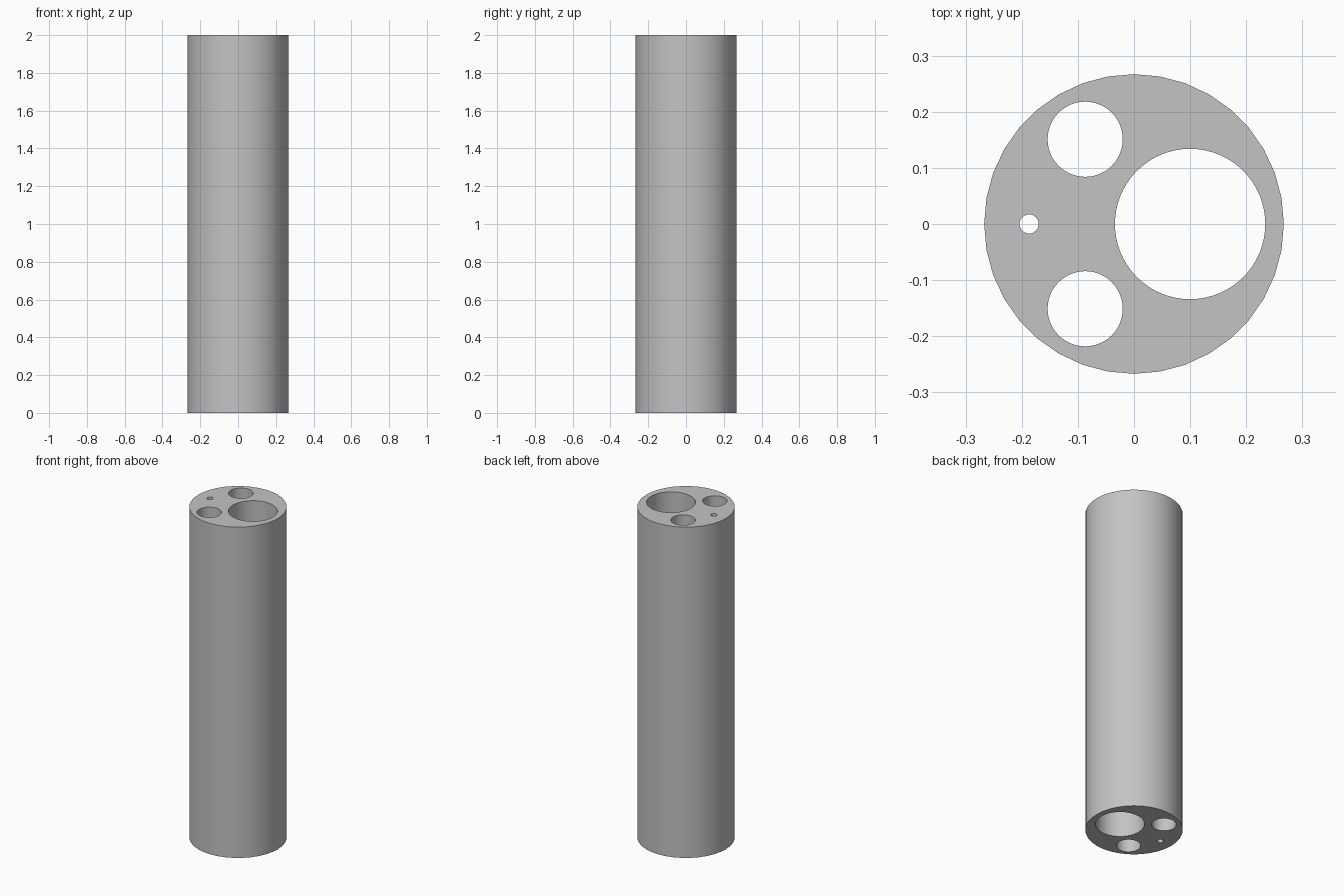
import bpy
import math

cube = bpy.data.objects.get("Cube")
if cube:
    bpy.data.objects.remove(cube, do_unlink=True)

HEIGHT = 2.0

grey = bpy.data.materials.new("plain grey")
grey.use_nodes = True
colour = (0.55, 0.55, 0.55, 1)
grey.diffuse_color = colour
grey.node_tree.nodes["Principled BSDF"].inputs["Base Color"].default_value = colour


def cylinder(name, x, y, radius, sides, height):
    """Upright cylinder centred on the body's mid height."""
    bpy.ops.mesh.primitive_cylinder_add(
        vertices=sides, radius=radius, depth=height, location=(x, y, HEIGHT / 2))
    obj = bpy.context.object
    obj.name = name
    obj.data.materials.append(grey)
    return obj


# Solid round body
body = cylinder("tube_body", 0, 0, 0.267, 36, HEIGHT)

# Bores running through the whole length
bores = [
    cylinder("main_bore", 0.1, 0, 0.134, 64, HEIGHT + 0.2),
    cylinder("small_bore", -0.187, 0, 0.017, 32, HEIGHT + 0.2),
]
for label, side in (("front", -1), ("back", 1)):
    bores.append(cylinder(label + "_bore", -0.087, side * 0.151, 0.067, 48, HEIGHT + 0.2))

bpy.ops.object.select_all(action="DESELECT")
body.select_set(True)
bpy.context.view_layer.objects.active = body
for bore in bores:
    cut = body.modifiers.new(bore.name, "BOOLEAN")
    cut.operation = "DIFFERENCE"
    cut.solver = "EXACT"
    cut.object = bore
    bpy.ops.object.modifier_apply(modifier=cut.name)
    bpy.data.objects.remove(bore, do_unlink=True)

# Smooth walls with crisp rims
bpy.ops.object.shade_smooth_by_angle(angle=math.radians(30))
